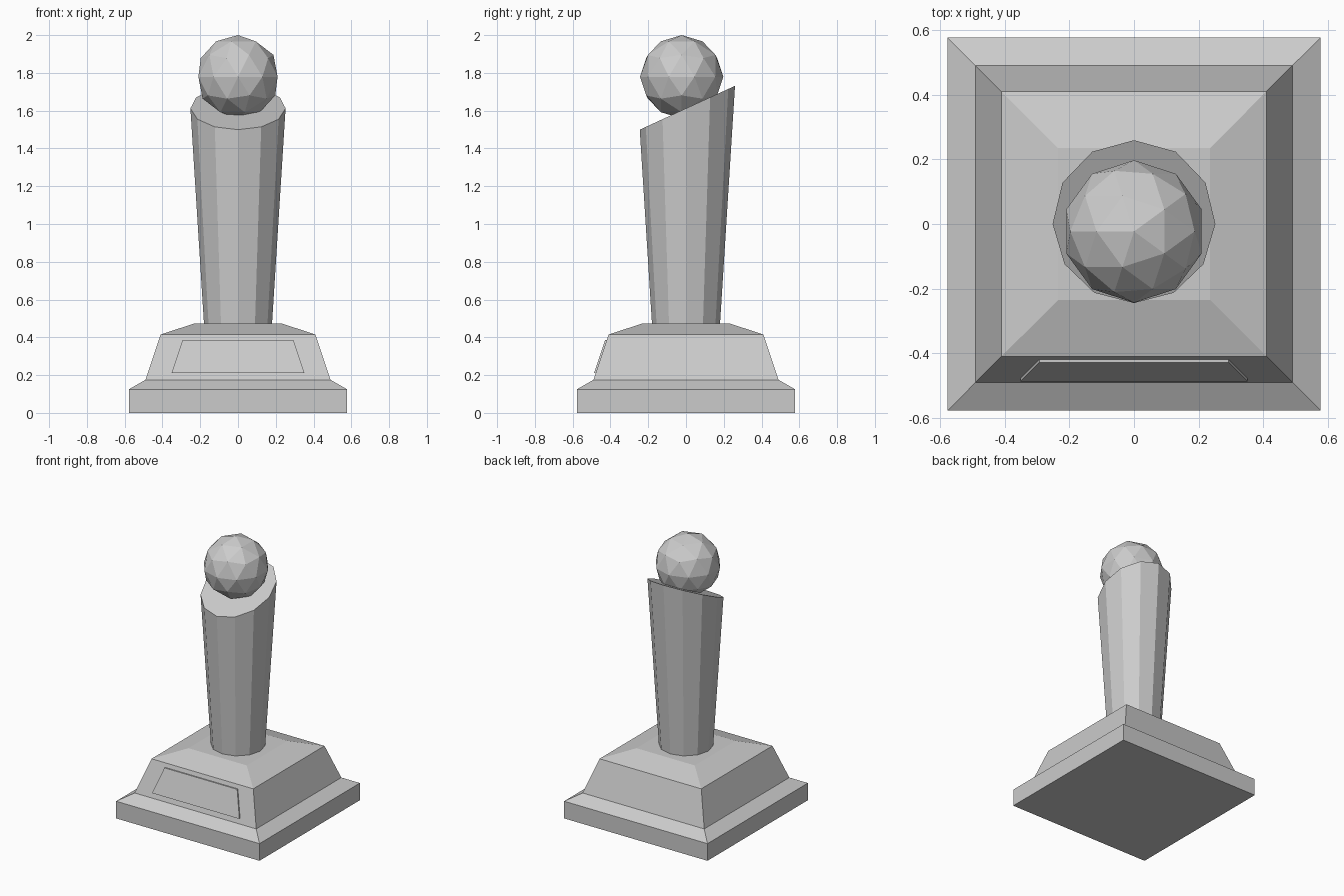
import bpy, bmesh
from math import cos, sin, pi, radians
from mathutils import Matrix

cube = bpy.data.objects.get("Cube")
if cube:
    bpy.data.objects.remove(cube, do_unlink=True)

# One plain grey for the whole trophy
GREY = (0.6, 0.6, 0.6, 1)
grey = bpy.data.materials.new("light grey")
grey.use_nodes = True
grey.diffuse_color = GREY
grey.node_tree.nodes["Principled BSDF"].inputs["Base Color"].default_value = GREY


def finish(name, bm):
    """Turn a bmesh into a flat shaded object."""
    bmesh.ops.recalc_face_normals(bm, faces=bm.faces)
    mesh = bpy.data.meshes.new(name)
    bm.to_mesh(mesh)
    bm.free()
    mesh.materials.append(grey)
    obj = bpy.data.objects.new(name, mesh)
    bpy.context.collection.objects.link(obj)
    return obj


def loft(name, rings):
    """Skin a stack of equal rings and cap both ends."""
    bm = bmesh.new()
    loops = [[bm.verts.new(p) for p in ring] for ring in rings]
    n = len(loops[0])
    for low, high in zip(loops, loops[1:]):
        for i in range(n):
            j = (i + 1) % n
            bm.faces.new((low[i], low[j], high[j], high[i]))
    bm.faces.new(loops[0][::-1])
    bm.faces.new(loops[-1])
    return finish(name, bm)


# Square stepped base: half width and height of each level
levels = [(0.578, 0), (0.578, 0.125), (0.49, 0.175), (0.41, 0.415), (0.235, 0.472)]
loft("base", [[(-w, -w, z), (w, -w, z), (w, w, z), (-w, w, z)] for w, z in levels])

# Raised plaque on the sloping front of the base
BOTTOM, TOP = 0.21, 0.387


def plaque_ring(lift):
    def front(z):
        return -(0.49 - (z - 0.175) / 3) - lift
    return [(-0.352, front(BOTTOM), BOTTOM), (0.352, front(BOTTOM), BOTTOM),
            (0.293, front(TOP), TOP), (-0.293, front(TOP), TOP)]


loft("plaque", [plaque_ring(-0.004), plaque_ring(0.009)])

# Twelve sided flaring column with a slanted top
SIDES, FOOT, FLARE, SLANT = 12, 0.18, 0.063, 0.46
foot_ring, top_ring = [], []
for k in range(SIDES):
    a = 2 * pi * k / SIDES
    foot_ring.append((FOOT * cos(a), FOOT * sin(a), 0.47))
    # radius where the flaring side meets the slanted plane
    r = (FOOT + FLARE * (1.612 - 0.47)) / (1 - FLARE * SLANT * sin(a))
    top_ring.append((r * cos(a), r * sin(a), 1.612 + SLANT * r * sin(a)))
loft("column", [foot_ring, top_ring])

# Faceted ball resting on the slant
bm = bmesh.new()
bmesh.ops.create_icosphere(
    bm, subdivisions=2, radius=0.2205,
    matrix=Matrix.Translation((0, -0.023, 1.7795)) @ Matrix.Rotation(radians(180), 4, "Z"))
finish("ball", bm)
